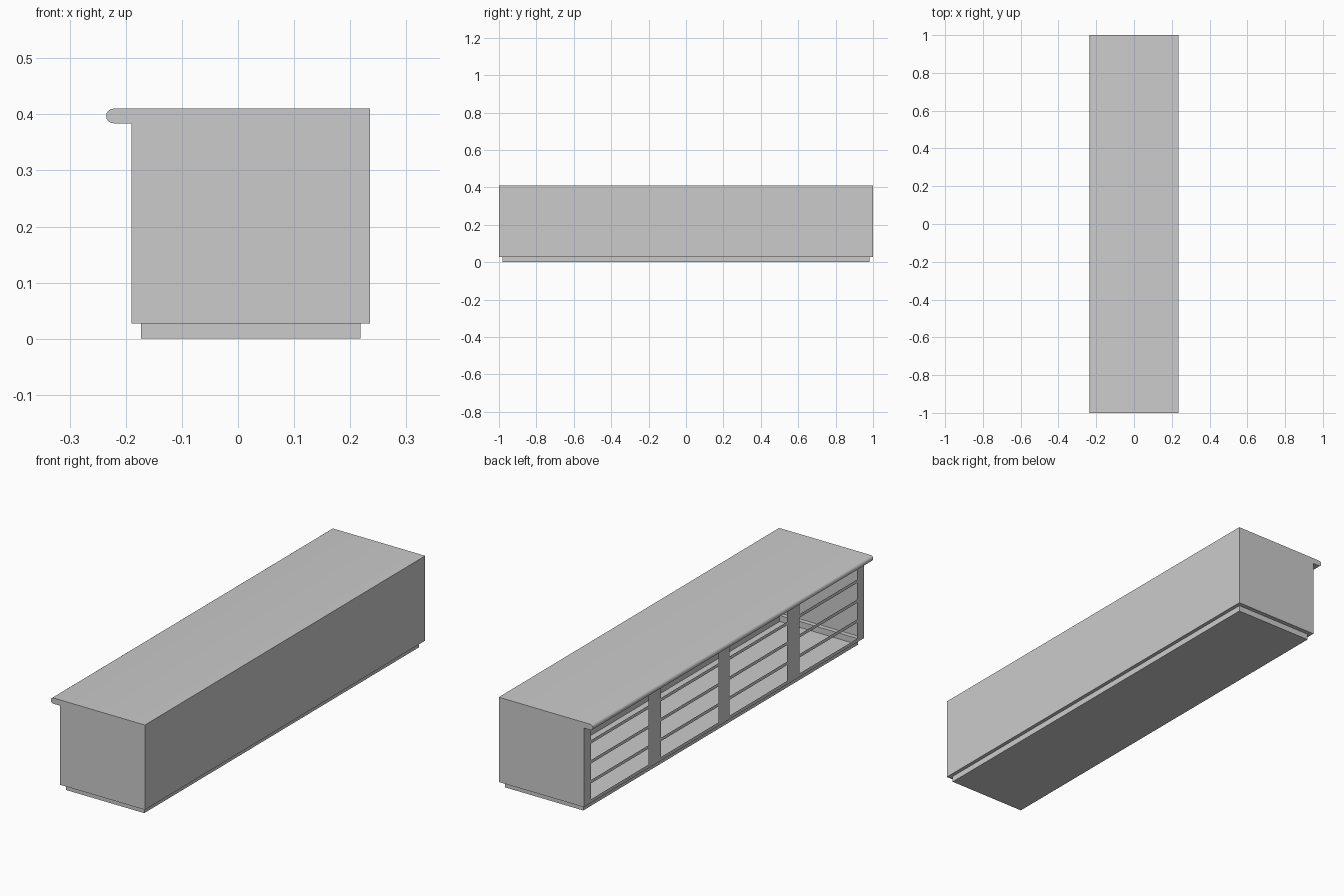
import bpy
import math

if "Cube" in bpy.data.objects:
    bpy.data.objects.remove(bpy.data.objects["Cube"])

X0, X1 = -0.19, 0.235      # cabinet open side and back
Z0, ZU, ZT = 0.027, 0.384, 0.41  # cabinet bottom, lip underside, top
Y = 1.0


def make(name, verts, faces):
    me = bpy.data.meshes.new(name)
    me.from_pydata(verts, [], faces)
    me.update()
    ob = bpy.data.objects.new(name, me)
    bpy.context.collection.objects.link(ob)
    return ob


# Carcass: worktop with a rounded overhanging lip, back panel and both ends
r = (ZT - ZU) / 2
cx, cz = -0.235 + r, ZU + r
N = 8
profile = [(X0, Z0), (X0, ZU)]
for i in range(N + 1):
    a = -math.pi / 2 - math.pi * i / N
    profile.append((cx + r * math.cos(a), cz + r * math.sin(a)))
profile += [(X1, ZT), (X1, Z0)]
n = len(profile)
verts = [(x, -Y, z) for x, z in profile] + [(x, Y, z) for x, z in profile]
faces = [(i, i + 1, i + 1 + n, i + n) for i in range(1, n - 1)]
faces += [tuple(reversed(range(n))), tuple(range(n, 2 * n))]
carcass = make("cabinet_carcass", verts, faces)
bpy.context.view_layer.objects.active = carcass
carcass.select_set(True)
bpy.ops.object.shade_smooth_by_angle(angle=math.radians(30))
carcass.select_set(False)

# Face frame: four bays by four rows of openings (even intervals are solid)
half = [0.04, 0.45, 0.54, 0.95, 1.0]
ys = [-y for y in reversed(half)] + half
zs = [Z0, 0.043, 0.115, 0.13, 0.205, 0.22, 0.295, 0.31, 0.37, ZU]
m = len(zs)
verts = [(X0, y, z) for y in ys for z in zs]
faces = []
for i in range(len(ys) - 1):
    for j in range(m - 1):
        if i % 2 == 0 or j % 2 == 0:
            a = i * m + j
            faces.append((a, a + 1, a + m + 1, a + m))
make("face_frame", verts, faces)


# Plinth: underside ledge, recessed kick walls and floor
def ring(x0, x1, y, z):
    return [(x0, -y, z), (x1, -y, z), (x1, y, z), (x0, y, z)]


verts = (ring(X0, X1, Y, Z0) + ring(-0.173, 0.218, 0.98, Z0)
         + ring(-0.173, 0.218, 0.98, 0.0))
faces = [(k + i, k + 4 + i, k + 4 + (i + 1) % 4, k + (i + 1) % 4)
         for k in (0, 4) for i in range(4)]
faces.append((11, 10, 9, 8))
make("plinth_base", verts, faces)
